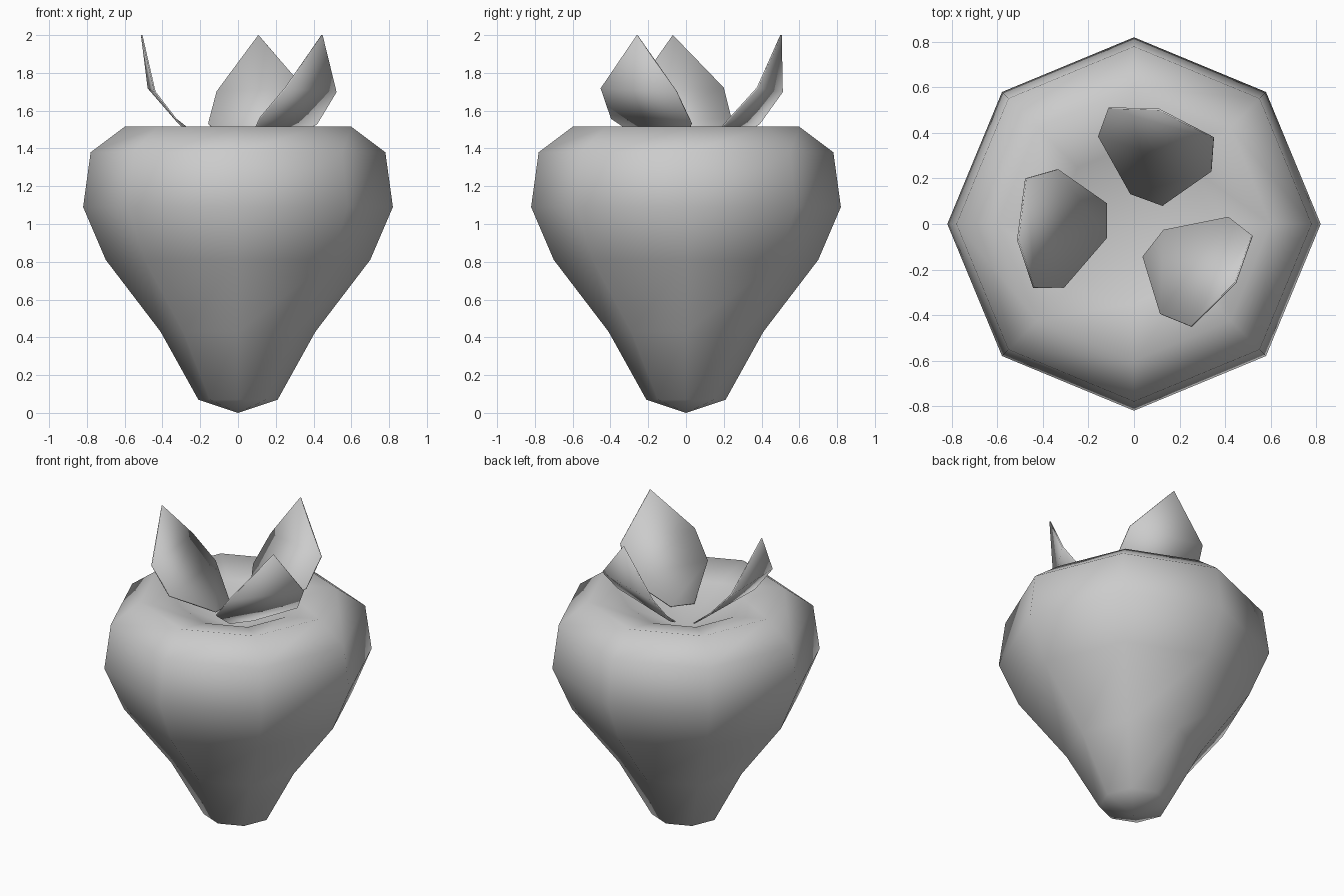
import bpy, bmesh, math
from mathutils import Matrix, Vector

if "Cube" in bpy.data.objects:
    bpy.data.objects.remove(bpy.data.objects["Cube"])


def make_object(name, bm):
    bmesh.ops.recalc_face_normals(bm, faces=bm.faces)
    for f in bm.faces:
        f.smooth = True
    mesh = bpy.data.meshes.new(name)
    bm.to_mesh(mesh)
    bm.free()
    obj = bpy.data.objects.new(name, mesh)
    bpy.context.collection.objects.link(obj)
    return obj


# Fruit body: eight-sided lathe with a dimple on top
SIDES = 8
TOP_CENTRE, TIP = 1.29, 0.0
profile = [(0.21, 0.07), (0.41, 0.43), (0.70, 0.81), (0.82, 1.09),
           (0.78, 1.38), (0.60, 1.515), (0.35, 1.46)]
bm = bmesh.new()
rings = []
for r, z in profile:
    angles = [2 * math.pi * i / SIDES for i in range(SIDES)]
    rings.append([bm.verts.new((r * math.cos(a), r * math.sin(a), z)) for a in angles])
bottom = bm.verts.new((0, 0, TIP))
top = bm.verts.new((0, 0, TOP_CENTRE))
for i in range(SIDES):
    j = (i + 1) % SIDES
    for lo, hi in zip(rings, rings[1:]):
        bm.faces.new((lo[i], lo[j], hi[j], hi[i]))
    bm.faces.new((bottom, rings[0][j], rings[0][i]))
    bm.faces.new((top, rings[-1][i], rings[-1][j]))
make_object("fruit_body", bm)

# Leaves: one bent blade turned around the axis
right_side = [(-0.12, -0.06, 1.39), (-0.31, -0.28, 1.53), (-0.44, -0.28, 1.70)]
left_side = [(-0.12, 0.09, 1.39), (-0.335, 0.24, 1.56), (-0.475, 0.20, 1.72)]
tip = (-0.51, -0.07, 2.0)
for n, turn in enumerate((0, -110, -218)):
    rot = Matrix.Rotation(math.radians(turn), 3, 'Z')
    bm = bmesh.new()
    a = [bm.verts.new(rot @ Vector(p)) for p in right_side]
    b = [bm.verts.new(rot @ Vector(p)) for p in left_side]
    t = bm.verts.new(rot @ Vector(tip))
    for k in range(2):
        bm.faces.new((a[k], a[k + 1], b[k + 1], b[k]))
    bm.faces.new((a[2], t, b[2]))
    leaf = make_object(f"leaf_{n + 1}", bm)
    solid = leaf.modifiers.new("thickness", 'SOLIDIFY')
    solid.thickness = 0.008
    solid.offset = 0
